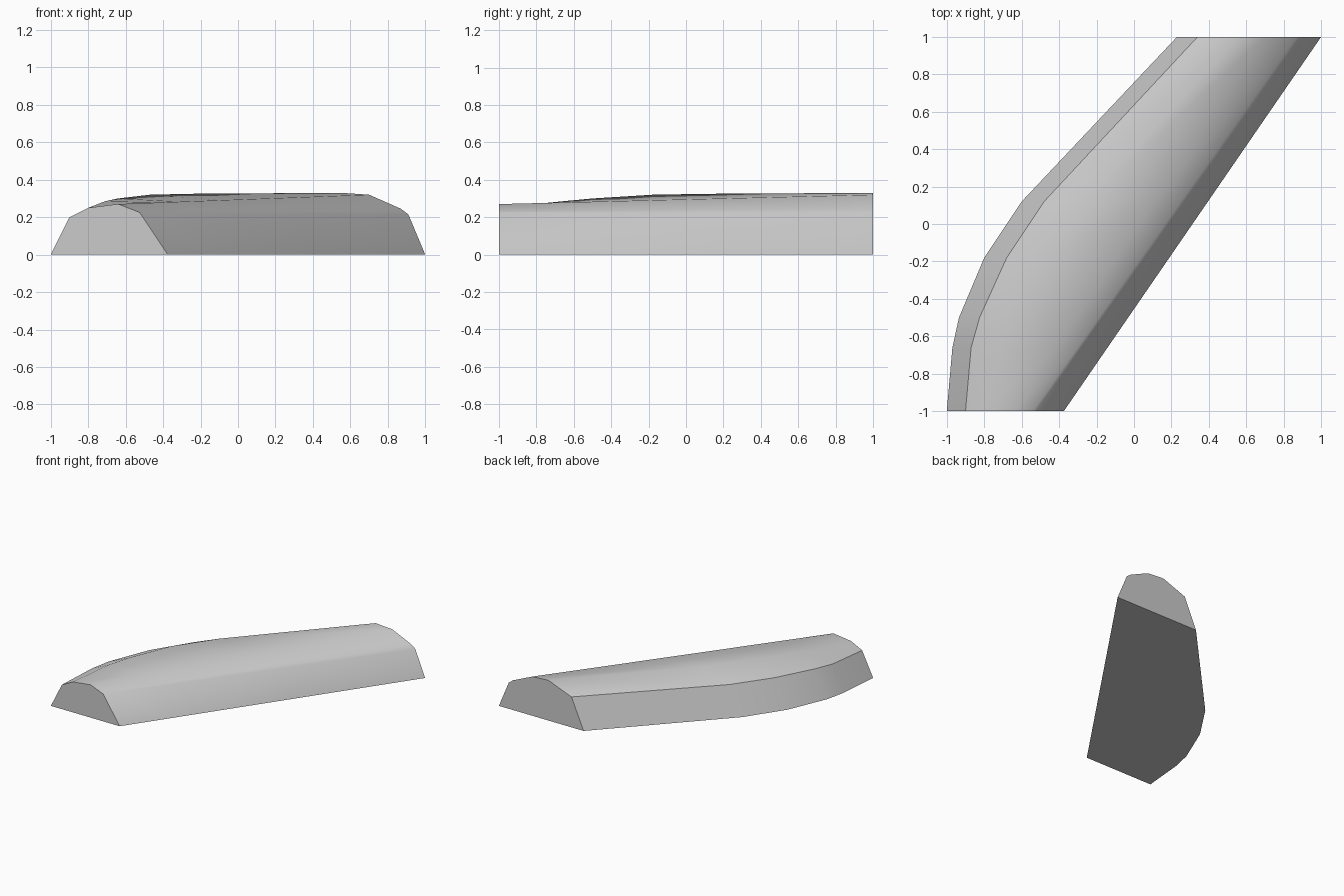
import bpy, bmesh, math

cube = bpy.data.objects.get("Cube")
if cube:
    bpy.data.objects.remove(cube, do_unlink=True)

grey = bpy.data.materials.new("plain grey")
grey.use_nodes = True
grey.diffuse_color = (0.6, 0.6, 0.6, 1)
grey.node_tree.nodes["Principled BSDF"].inputs["Base Color"].default_value = grey.diffuse_color


def straight(front, back, y):
    """Point (x, y, z) on a straight rail running from y = -1 to y = 1."""
    t = (y + 1) / 2
    return (front[0] + (back[0] - front[0]) * t, y, front[1] + (back[1] - front[1]) * t)


# Curved side: y, base x, shoulder inset, shoulder z, crown x, crown z
stations = [
    (-1.00, -1.00, 0.10, 0.20, -0.80, 0.250),
    (-0.66, -0.97, 0.10, 0.21, -0.71, 0.285),
    (-0.50, -0.935, 0.11, 0.22, -0.64, 0.300),
    (-0.18, -0.80, 0.12, 0.23, -0.47, 0.320),
    (0.12, -0.60, 0.12, 0.235, -0.25, 0.325),
    (1.00, 0.23, 0.11, 0.25, 0.55, 0.330),
]
# Straight side: ridge, upper shoulder, shoulder, base, as (x, z) front and back
rails = [
    ((-0.64, 0.27), (0.70, 0.32)),
    ((-0.54, 0.231), (0.87, 0.245)),
    ((-0.525, 0.225), (0.91, 0.215)),
    ((-0.375, 0), (1.0, 0)),
]

# Skin the cross-sections into one closed body
bm = bmesh.new()
rings = []
for y, base, inset, shoulder_z, crown_x, crown_z in stations:
    points = [(base, y, 0), (base + inset, y, shoulder_z), (crown_x, y, crown_z)]
    points += [straight(f, b, y) for f, b in rails]
    rings.append([bm.verts.new(p) for p in points])
for a, b in zip(rings, rings[1:]):
    for i in range(len(a)):
        j = (i + 1) % len(a)
        bm.faces.new((a[i], a[j], b[j], b[i]))
bm.faces.new(rings[0])
bm.faces.new(rings[-1])
bmesh.ops.recalc_face_normals(bm, faces=bm.faces)

mesh = bpy.data.meshes.new("curved_block")
bm.to_mesh(mesh)
bm.free()
mesh.materials.append(grey)
block = bpy.data.objects.new("curved_block", mesh)
bpy.context.collection.objects.link(block)

# Smooth crown, crisp ends and base
bpy.ops.object.select_all(action="DESELECT")
block.select_set(True)
bpy.context.view_layer.objects.active = block
bpy.ops.object.shade_smooth_by_angle(angle=math.radians(35))
